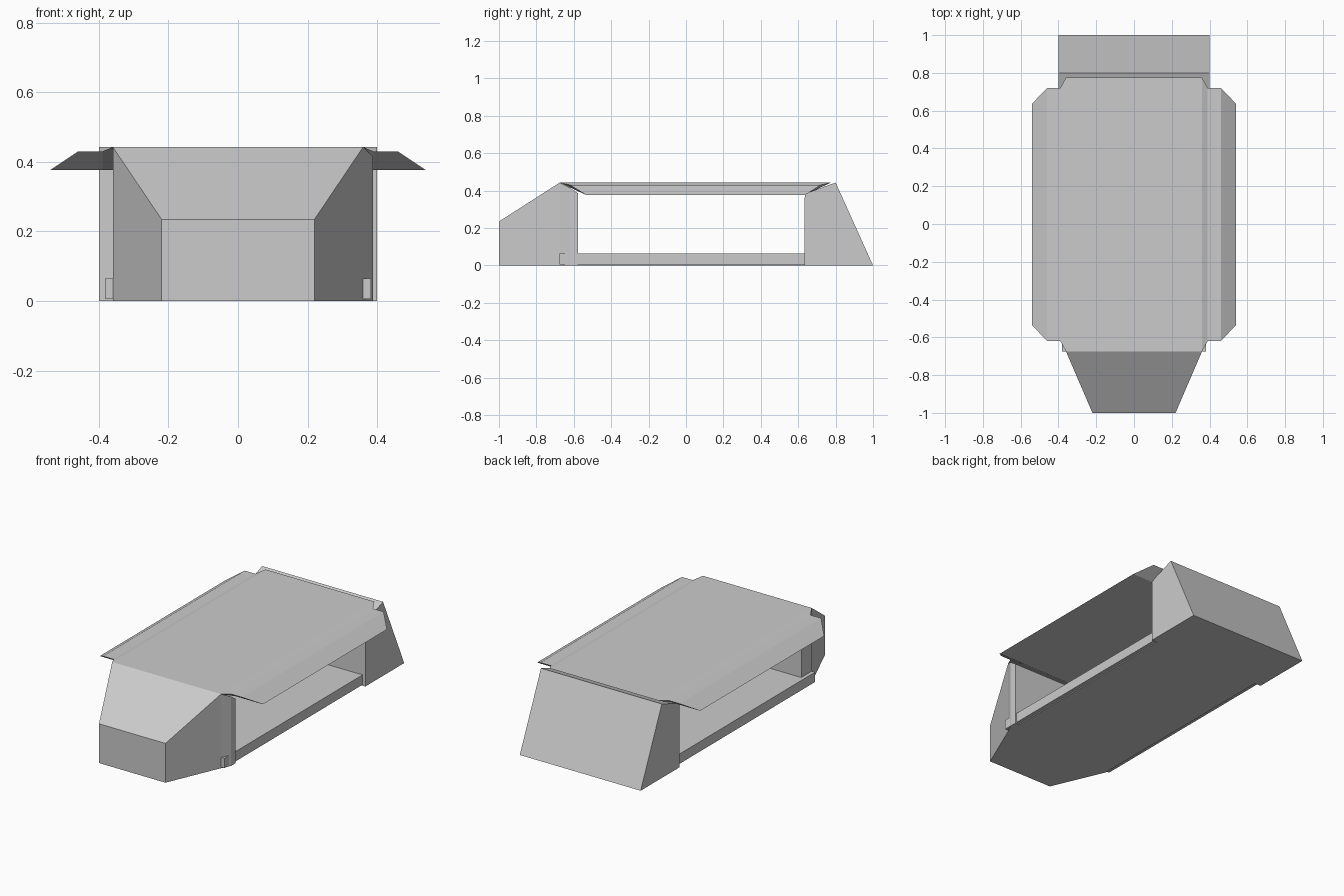
import bpy, bmesh

if "Cube" in bpy.data.objects:
    bpy.data.objects.remove(bpy.data.objects["Cube"])


def loft(name, rings):
    """Solid skinned through equal-length rings, capped at both ends."""
    bm = bmesh.new()
    loops = [[bm.verts.new(p) for p in ring] for ring in rings]
    n = len(loops[0])
    for a, b in zip(loops, loops[1:]):
        for i in range(n):
            j = (i + 1) % n
            bm.faces.new((a[i], a[j], b[j], b[i]))
    bm.faces.new(loops[0])
    bm.faces.new(loops[-1])
    bmesh.ops.remove_doubles(bm, verts=bm.verts, dist=1e-4)
    bmesh.ops.recalc_face_normals(bm, faces=bm.faces)
    mesh = bpy.data.meshes.new(name)
    bm.to_mesh(mesh)
    bm.free()
    ob = bpy.data.objects.new(name, mesh)
    bpy.context.collection.objects.link(ob)
    return ob


def box(name, x0, x1, y0, y1, z0, z1):
    return loft(name, [[(x, y0, z0), (x, y1, z0), (x, y1, z1), (x, y0, z1)]
                       for x in (x0, x1)])


# Tapered nose: (y, left, right, top); the right flank runs on into a pillar
sections = [(-1, -.22, .22, .235), (-.675, -.36, .36, .443),
            (-.62, -.36, .388, .415), (-.577, -.36, .388, .385)]
loft("nose", [[(l, y, 0), (r, y, 0), (r, y, t), (l, y, t)]
              for y, l, r, t in sections])

# Rear block from its side profile
profile = [(.633, 0), (1, 0), (.8, .443), (.635, .383)]
loft("rear_block", [[(x, y, z) for y, z in profile] for x in (-.4, .4)])

# Floor slab and the sills beside it
box("floor", -.36, .36, -.66, .64, 0, .064)
for side, s in (("left", -1), ("right", 1)):
    box("sill_" + side, s * .36, s * .382, -.675, .64, .006, .065)

# Roof with raised side flaps: (x, front, back, top), mirrored across x
half = [(.36, -.675, .775, .443), (.39, -.62, .72, .43),
        (.46, -.62, .72, .43), (.54, -.535, .637, .377)]
stations = [(-x, f, b, t) for x, f, b, t in reversed(half)] + half
loft("roof", [[(x, f, t), (x, b, t), (x, .637, .377), (x, -.535, .377)]
              for x, f, b, t in stations])
# Drop the collapsed end caps left by the flap tips
roof = bpy.data.objects["roof"]
roof.data.validate()
